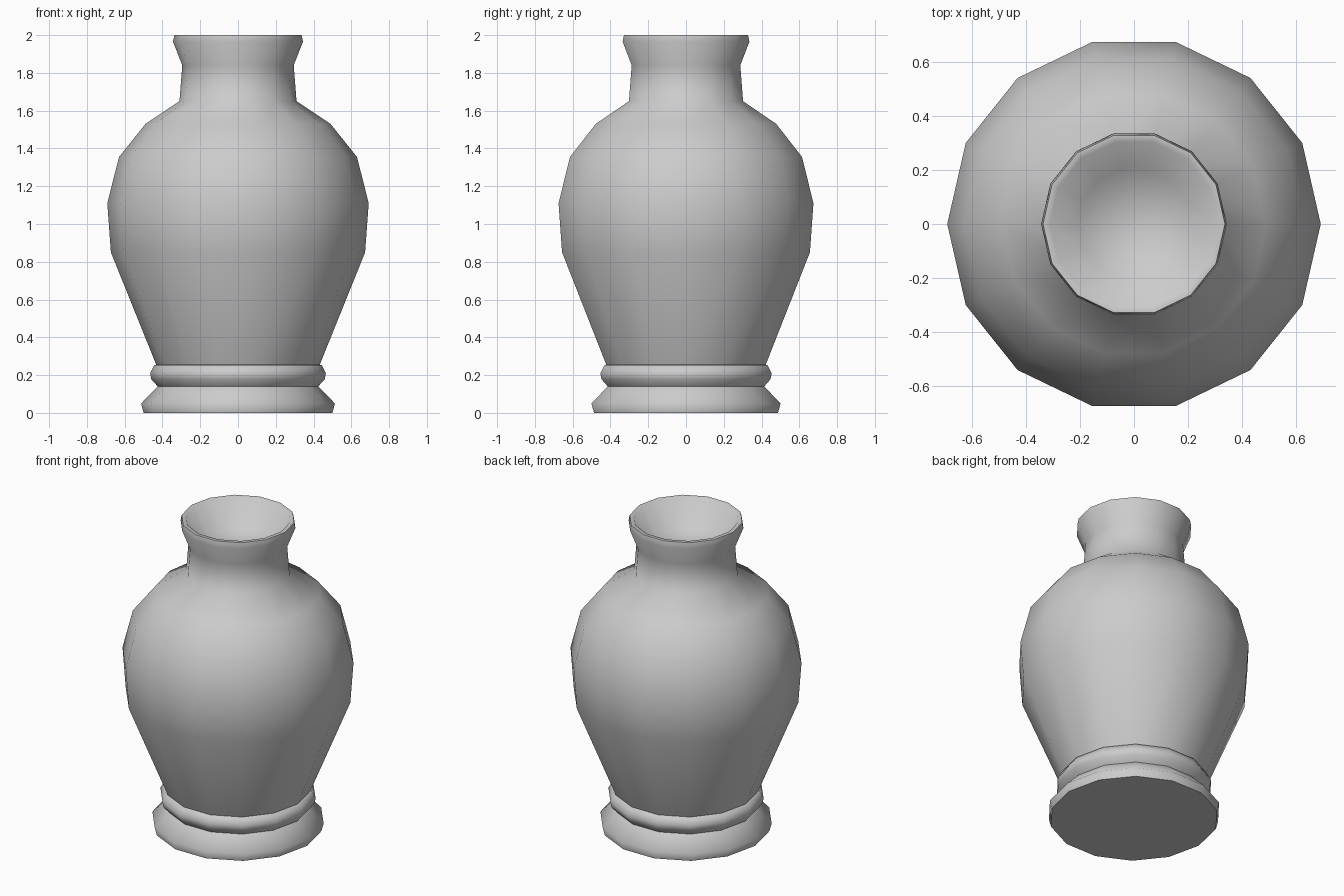
import bpy, bmesh
from math import cos, sin, tau, radians

if "Cube" in bpy.data.objects:
    bpy.data.objects.remove(bpy.data.objects["Cube"])

SIDES = 14


def lathe(name, profile, sides=SIDES):
    """Revolve (radius, z) points about z and cap both ends."""
    bm = bmesh.new()
    rings = [[bm.verts.new((r * cos(tau * i / sides), r * sin(tau * i / sides), z))
              for i in range(sides)] for r, z in profile]
    for a, b in zip(rings, rings[1:]):
        for i in range(sides):
            j = (i + 1) % sides
            bm.faces.new((a[i], a[j], b[j], b[i]))
    bm.faces.new(rings[0][::-1])
    bm.faces.new(rings[-1])
    bmesh.ops.recalc_face_normals(bm, faces=bm.faces)
    mesh = bpy.data.meshes.new(name)
    bm.to_mesh(mesh)
    bm.free()
    ob = bpy.data.objects.new(name, mesh)
    bpy.context.collection.objects.link(ob)
    bpy.ops.object.select_all(action='DESELECT')
    ob.select_set(True)
    bpy.context.view_layer.objects.active = ob
    bpy.ops.object.shade_smooth_by_angle(angle=radians(65))
    return ob


# flared foot and collar ring
foot = [(0.50, 0), (0.513, 0.05), (0.425, 0.14)]
collar = [(0.459, 0.178), (0.465, 0.21), (0.443, 0.253)]
# belly and shoulder
belly = [(0.433, 0.255), (0.673, 0.85), (0.692, 1.11), (0.63, 1.355),
         (0.49, 1.53), (0.31, 1.65)]
# neck, rolled lip and shallow opening with a closed floor
neck = [(0.295, 1.84), (0.344, 1.965), (0.337, 2.0), (0.312, 2.0), (0.208, 1.84)]

lathe("vase", foot + collar + belly + neck)
